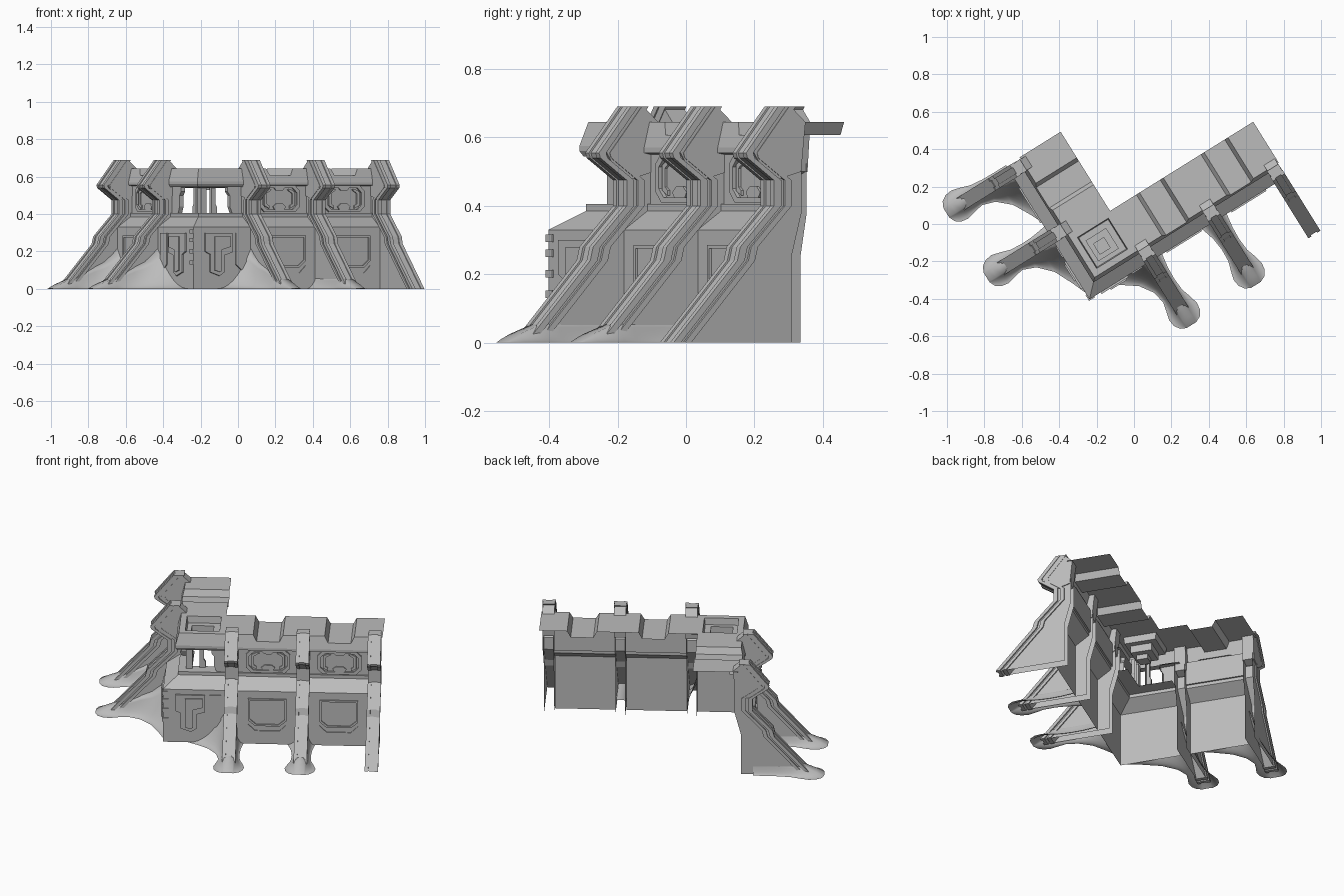
import bpy, math

if "Cube" in bpy.data.objects:
    bpy.data.objects.remove(bpy.data.objects["Cube"])

mat = bpy.data.materials.new("wall grey")
mat.diffuse_color = (0.5, 0.5, 0.5, 1)
mat.use_nodes = True
mat.node_tree.nodes["Principled BSDF"].inputs["Base Color"].default_value = mat.diffuse_color
A = math.atan(0.623)
CA, SA = math.cos(A), math.sin(A)
RIGHT, LEFT = 0, 1


def mesh(name, verts, faces, wing, smooth=False):
    """verts are (s along the wing from the corner, d inward from outer wall, z)"""
    out = []
    for s, d, z in verts:
        u, v = (s, d) if wing == RIGHT else (d, s)
        u, v = u - 0.415, v - 0.216
        out.append((u * CA - v * SA, u * SA + v * CA, z))
    if wing == LEFT:
        faces = [tuple(reversed(f)) for f in faces]
    me = bpy.data.meshes.new(name)
    me.from_pydata(out, [], faces)
    me.materials.append(mat)
    for p in me.polygons:
        p.use_smooth = smooth
    ob = bpy.data.objects.new(name, me)
    bpy.context.collection.objects.link(ob)
    return ob


def sheet(name, wing, path, s0, s1, corner=False):
    """open sheet: a (d, z) profile swept along the wing, mitred at the corner"""
    n = len(path)
    v = [(d if corner else s0, d, z) for d, z in path] + [(s1, d, z) for d, z in path]
    mesh(name, v, [(i, n + i, n + i + 1, i + 1) for i in range(n - 1)], wing)


def prism(name, wing, poly, s0, s1, skip=0):
    """(d, z) polygon given thickness along s; the last edges may stay open"""
    n = len(poly)
    v = [(s0, d, z) for d, z in poly] + [(s1, d, z) for d, z in poly]
    f = [tuple(range(n)), tuple(range(2 * n - 1, n - 1, -1))]
    f += [(i, n + i, n + (i + 1) % n, (i + 1) % n) for i in range(n - skip)]
    mesh(name, v, f, wing)


def plate(name, wing, pts, d, t=0.008):
    """(s, z) outline standing proud of the wall"""
    n = len(pts)
    v = [(s, d - t, z) for s, z in pts] + [(s, d, z) for s, z in pts]
    f = [tuple(range(n))] + [(i, n + i, n + (i + 1) % n, (i + 1) % n) for i in range(n)]
    mesh(name, v, f, wing)


def frame(name, wing, outer, inner, d, t=0.012):
    """raised ring between two matching (s, z) outlines"""
    n = len(outer)
    v = [(s, dd, z) for loop, dd in ((outer, d), (outer, d - t), (inner, d - t), (inner, d))
         for s, z in loop]
    f = [(k * n + i, k * n + (i + 1) % n, (k + 1) * n + (i + 1) % n, (k + 1) * n + i)
         for k in range(3) for i in range(n)]
    mesh(name, v, f, wing)


def octagon(c, z, w, h, k):
    return [(c - w, z - h + k), (c - w + k, z - h), (c + w - k, z - h), (c + w, z - h + k),
            (c + w, z + h - k), (c + w - k, z + h), (c - w + k, z + h), (c - w, z + h - k)]


LOWER = [(0, 0), (0, 0.33), (0.08, 0.385), (0.08, 0.405)]
BACK = 0.343
TOP = 0.645


def parapet(wing, path):
    """sloped parapet face and platform following an (s, z) top line"""
    n = len(path)
    slope = lambda z: 0.066 + (z - 0.57) * 0.25
    v = [(s, 0.066, 0.57) for s, z in path] + [(s, slope(z), z) for s, z in path]
    v += [(s, BACK, z) for s, z in path]
    f = [(k * n + i, k * n + i + 1, (k + 1) * n + i + 1, (k + 1) * n + i)
         for k in range(2) for i in range(n - 1)]
    mesh("platform", v, f, wing)


def segment(wing, s0, s1):
    """straight wall bay between two buttresses"""
    c = (s0 + s1) / 2
    sheet("wall", wing, LOWER + [(0.09, 0.405), (0.09, 0.55), (0.066, 0.555), (0.066, 0.57)],
          s0 + 0.03, s1 - 0.03)
    parapet(wing, [(s0, TOP), (c - 0.085, TOP), (c - 0.065, 0.607), (c + 0.065, 0.607),
                   (c + 0.085, TOP), (s1, TOP)])
    # lower shield panel with a chevron under it
    sh = [(-0.11, 0.285), (-0.11, 0.15), (-0.07, 0.115), (0.07, 0.115), (0.11, 0.15), (0.11, 0.285)]
    frame("shield_panel", wing, [(c + s, z) for s, z in sh],
          [(c + s * 0.9, 0.2 + (z - 0.2) * 0.88) for s, z in sh], 0, 0.008)
    ch = [(-0.11, 0.125), (-0.07, 0.085), (0.07, 0.085), (0.11, 0.125),
          (0.11, 0.112), (0.07, 0.072), (-0.07, 0.072), (-0.11, 0.112)]
    plate("chevron", wing, [(c + s, z) for s, z in ch], 0, 0.006)
    # upper octagonal window panel
    frame("window_frame", wing, octagon(c, 0.482, 0.125, 0.072, 0.03),
          octagon(c, 0.482, 0.108, 0.057, 0.026), 0.09)
    for m in (-1, 1):
        br = [(0.095, 0.52), (0.095, 0.445), (0.065, 0.43), (0.065, 0.445), (0.08, 0.455), (0.08, 0.51),
              (0.05, 0.53), (0.065, 0.535)]
        plate("window_bracket", wing, [(c + m * s, z) for s, z in br], 0.09)
    plate("window_hex", wing, [(c - 0.04, 0.44), (c - 0.025, 0.418), (c + 0.025, 0.418),
                               (c + 0.04, 0.44), (c + 0.02, 0.456), (c - 0.02, 0.456)], 0.09)
    plate("window_cap", wing, [(c - 0.035, 0.542), (c - 0.02, 0.525), (c + 0.02, 0.525),
                               (c + 0.035, 0.542)], 0.09)


# Outer line of a buttress, from foot to head
SPINE = [(-0.335, 0), (-0.115, 0.24), (-0.105, 0.28), (0.011, 0.40), (0.011, 0.475),
         (-0.08, 0.54), (-0.085, 0.555), (0.025, 0.69)]


def strip(name, wing, a, b, s0, s1):
    poly = [(d + a, z) for d, z in SPINE] + [(d + b, z) for d, z in reversed(SPINE)]
    prism(name, wing, poly, s0, s1)


def buttress(wing, s):
    web = [(d + 0.012, z) for d, z in SPINE[:-1]] + [(0.03, 0.685), (0.065, 0.685), (0.115, TOP),
           (0.105, 0.6), (0.105, 0.38), (0.07, 0.25), (0.07, 0)]
    prism("buttress_web", wing, web, s - 0.028, s + 0.028, skip=6)
    strip("buttress_flange", wing, 0, 0.018, s - 0.038, s + 0.038)
    strip("buttress_inner_flange", wing, 0.032, 0.055, s - 0.036, s + 0.036)
    for m in (-0.028, 0.028):
        strip("buttress_rail", wing, -0.007, 0.002, s + m - 0.01, s + m + 0.01)
    head = [(0.011, 0.475), (-0.04, 0.52), (-0.065, 0.56), (0.025, 0.69), (0.065, 0.69),
            (0.115, TOP), (0.1, 0.5)]
    prism("buttress_head", wing, head, s - 0.034, s + 0.034)


def skirt(wing, s, lo, hi):
    """smooth mound round a foot; lo and hi set the flare along the wall on each side"""
    st = [(-0.405, 0.03, 0, 0.001), (-0.39, 0.062, 0, 0.01), (-0.36, 0.082, 0, 0.025),
          (-0.32, 0.088, 0, 0.04), (-0.27, 0.075, 0, 0.06), (-0.22, 0.058, 0.03, 0.085),
          (-0.15, 0.05, 0.15, 0.12), (-0.08, 0.048, 0.4, 0.15), (-0.03, 0.048, 0.75, 0.19),
          (0.0, 0.048, 1, 0.22)]
    v, f, N = [], [], 8
    for d, w, k, h in st:
        for side, fl in ((-1, lo), (1, hi)):
            rng = range(N, -1, -1) if side < 0 else range(N + 1)
            hh = h if fl > 0.1 else min(h, 0.06)
            for i in rng:
                t = i / N
                v.append((s + side * (0.026 + (w + fl * k - 0.026) * t), d, hh * (1 - t) ** 2.2))
    n = 2 * (N + 1)
    for j in range(len(st) - 1):
        f += [(j * n + i, j * n + i + 1, (j + 1) * n + i + 1, (j + 1) * n + i) for i in range(n - 1)]
    mesh("ground_skirt", v, f, wing, smooth=True)


# Wings: buttress positions, end of the platform, skirt flares
WINGS = {RIGHT: ([0.39, 0.797, 1.204], 1.245, [(0.2, 0.02), (0.04, 0.02)]),
         LEFT: ([0.39, 0.797], 0.842, [(0.3, 0.02), (0.26, 0.0)])}
for wing, (posts, end, flares) in WINGS.items():
    for a, b in zip(posts, posts[1:]):
        segment(wing, a, b)
    for p in posts:
        buttress(wing, p)
    for p, (lo, hi) in zip(posts, flares):
        skirt(wing, p, lo, hi)
    sheet("platform_end", wing, [(0.085, TOP), (BACK, TOP)], posts[-1], end)
    sheet("platform_joint", wing, [(0.085, TOP), (BACK, TOP)], BACK, 0.39)

    # Corner bay: lower wall, sill, open window, header
    sheet("corner_wall", wing, LOWER + [(0.16, 0.405)], 0, 0.36, corner=True)
    sheet("corner_header", wing, [(0.125, 0.54), (0.075, 0.545), (0.066, 0.56), (0.066, 0.575),
                                  (0.085, TOP)], 0, 0.39, corner=True)
    plate("corner_jamb", wing, [(0.30, 0.405), (0.36, 0.405), (0.36, 0.55), (0.27, 0.55),
                                (0.27, 0.52), (0.285, 0.50), (0.285, 0.44)], 0.115, 0.025)
    plate("corner_mullion", wing, [(0.2, 0.405), (0.235, 0.405), (0.235, 0.44), (0.225, 0.455),
                                   (0.225, 0.55), (0.2, 0.55)], 0.16, 0.02)
    prism("corner_pillar", wing, [(0.125, 0.405), (0.125, 0.55), (0.16, 0.55), (0.16, 0.405)],
          0.125, 0.16)
    # Stepped door relief and corner studs
    plate("door_relief", wing, [(0.07, 0.30), (0.07, 0.20), (0.10, 0.185), (0.10, 0.09), (0.16, 0.07),
                                (0.19, 0.09), (0.19, 0.18), (0.24, 0.195), (0.24, 0.30)], 0, 0.01)
    plate("door_inset", wing, [(0.125, 0.28), (0.125, 0.10), (0.16, 0.09), (0.17, 0.10), (0.17, 0.21),
                               (0.225, 0.225), (0.225, 0.28)], -0.01, 0.008)
    plate("side_relief", wing, [(0.265, 0.30), (0.265, 0.13), (0.30, 0.10), (0.33, 0.13),
                                (0.33, 0.30)], 0, 0.006)
    for z in (0.13, 0.19, 0.25, 0.295):
        plate("corner_stud", wing, [(-0.006, z), (0.03, z), (0.03, z + 0.022), (-0.006, z + 0.022)],
              0, 0.006)

# Corner platform with a stepped sunken square
steps = [(0.085, BACK, TOP), (0.12, 0.315, TOP), (0.125, 0.31, 0.605), (0.15, 0.275, 0.605),
         (0.15, 0.275, 0.56), (0.175, 0.24, 0.56), (0.175, 0.24, 0.53)]
v, f = [], []
for a, b, z in steps:
    v += [(a, a, z), (b, a, z), (b, b, z), (a, b, z)]
for k in range(len(steps) - 1):
    f += [(4 * k + i, 4 * k + (i + 1) % 4, 4 * k + 4 + (i + 1) % 4, 4 * k + 4 + i) for i in range(4)]
f.append(tuple(range(len(v) - 4, len(v))))
mesh("corner_platform", v, f, RIGHT)
